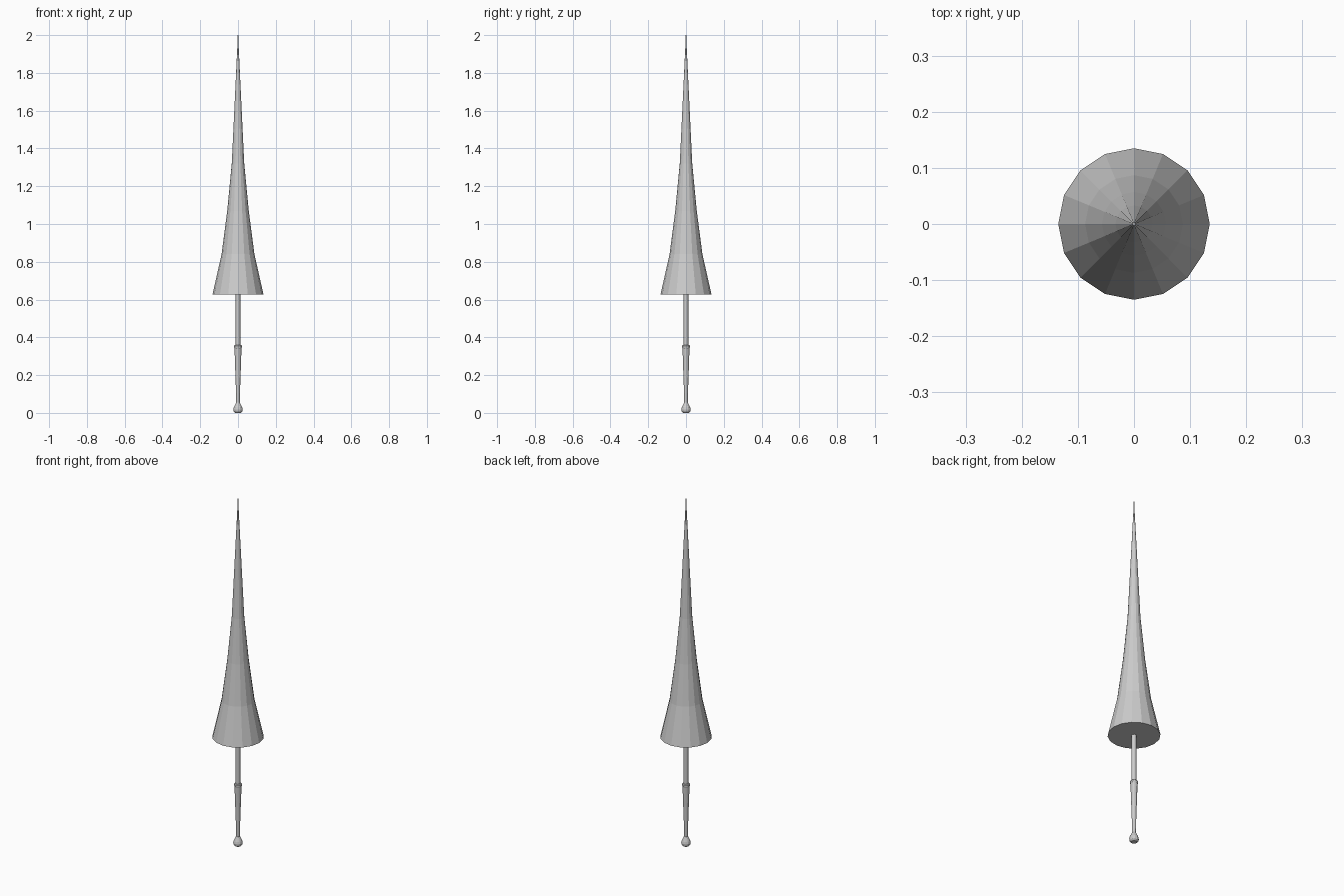
import bpy, bmesh
from math import cos, sin, tau

if "Cube" in bpy.data.objects:
    bpy.data.objects.remove(bpy.data.objects["Cube"])


def lathe(name, profile, sides):
    """Revolve (radius, z) points around z, capping both ends."""
    bm = bmesh.new()
    rings = [[bm.verts.new((r * cos(tau * i / sides), r * sin(tau * i / sides), z))
              for i in range(sides)] for r, z in profile]
    for a, b in zip(rings, rings[1:]):
        for i in range(sides):
            j = (i + 1) % sides
            bm.faces.new((a[i], a[j], b[j], b[i]))
    bm.faces.new(rings[0][::-1])
    bm.faces.new(rings[-1])
    mesh = bpy.data.meshes.new(name)
    bm.to_mesh(mesh)
    bm.free()
    obj = bpy.data.objects.new(name, mesh)
    bpy.context.collection.objects.link(obj)
    return obj


# folded canopy, flared at the hem and closed underneath
lathe("canopy", [(0.135, 0.627), (0.087, 0.84), (0.057, 1.07),
                 (0.033, 1.32), (0.004, 1.93)], 16)

# thin spike on top
lathe("tip_spike", [(0.004, 1.90), (0.0025, 2.0)], 8)

# shaft from the handle into the canopy
lathe("shaft", [(0.0125, 0.34), (0.0125, 0.64)], 12)

# tapered grip with a rounded shoulder
lathe("handle", [(0.009, 0.045), (0.012, 0.15), (0.0185, 0.342),
                 (0.0205, 0.347), (0.0205, 0.355), (0.017, 0.359)], 12)

# end knob
lathe("knob", [(0.016, 0.0), (0.023, 0.007), (0.025, 0.018),
               (0.022, 0.03), (0.010, 0.055)], 12)
